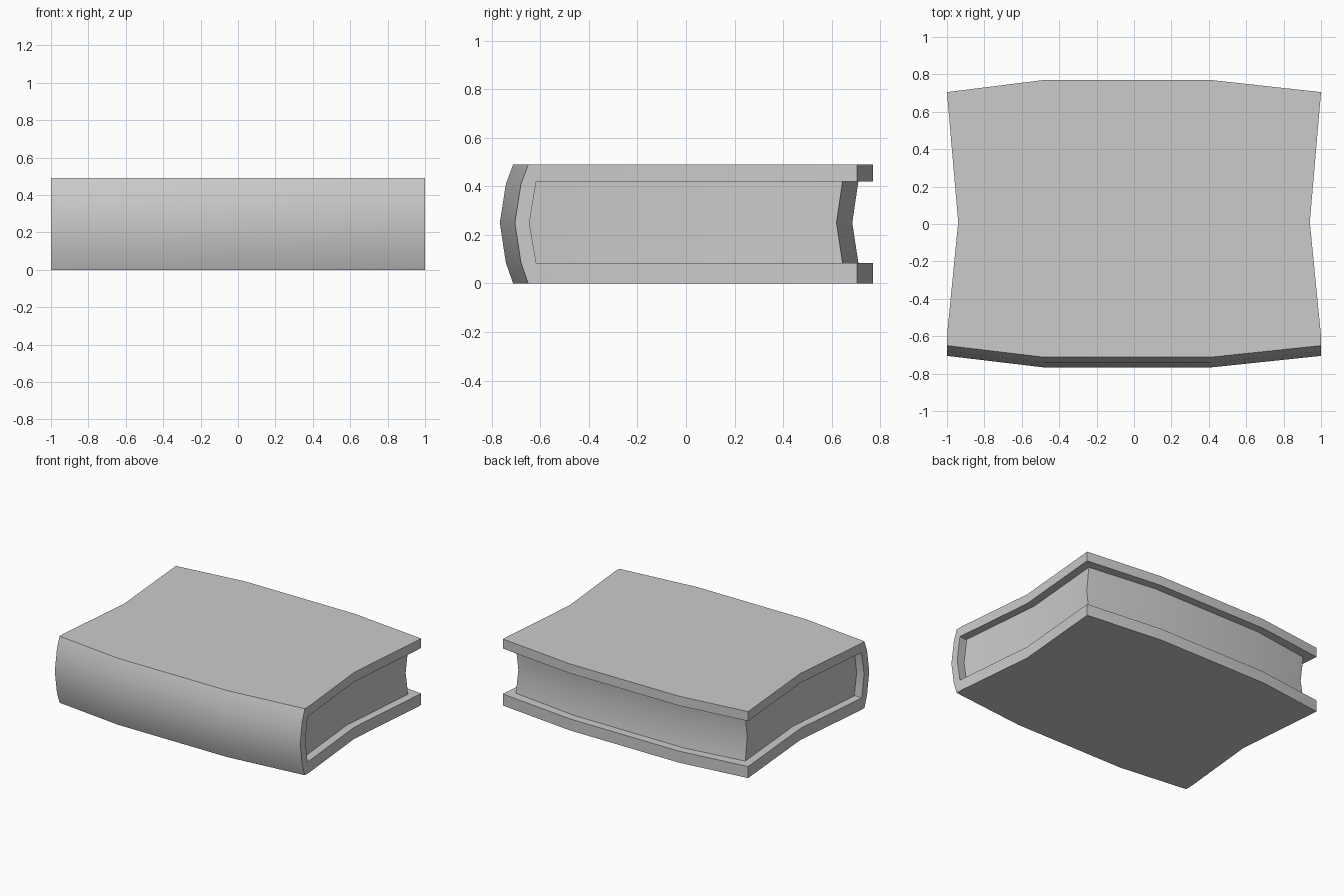
import bpy, bmesh

if "Cube" in bpy.data.objects:
    bpy.data.objects.remove(bpy.data.objects["Cube"])

STATIONS = [-1.0, -0.48, 0.41, 1.0]   # lengthwise sections; the inner two bulge in y


def end_x(y):
    # the two ends pinch inwards at the middle of the book
    if y <= -0.6:
        return 1.0
    if y < 0.01:
        return 1.0 - 0.06 * (y + 0.6) / 0.61
    return 0.94 + 0.06 * (y - 0.01) / 0.695


def bulge(y):
    return -0.062 if y < -0.1 else 0.065 if y > 0.1 else 0.0


def loft(name, loop, caps, inset=0.0):
    """Sweep a closed (y, z) loop along x; caps are lists of (y, z) faces."""
    bm = bmesh.new()
    rings = []
    for s in STATIONS:
        ring = {}
        for y, z in loop:
            if abs(s) == 1:
                ring[(y, z)] = bm.verts.new((s * (end_x(y) - inset), y, z))
            else:
                ring[(y, z)] = bm.verts.new((s, y + bulge(y), z))
        rings.append(ring)
    for a, b in zip(rings, rings[1:]):
        for p, q in zip(loop, loop[1:] + loop[:1]):
            bm.faces.new((a[p], a[q], b[q], b[p]))
    for ring in (rings[0], rings[-1]):
        for face in caps:
            bm.faces.new([ring[p] for p in dict.fromkeys(face)])
    bmesh.ops.recalc_face_normals(bm, faces=bm.faces)
    me = bpy.data.meshes.new(name)
    bm.to_mesh(me)
    bm.free()
    ob = bpy.data.objects.new(name, me)
    bpy.context.collection.objects.link(ob)
    bpy.ops.object.select_all(action='DESELECT')
    ob.select_set(True)
    bpy.context.view_layer.objects.active = ob
    bpy.ops.object.shade_smooth_by_angle(angle=0.524)
    return ob


def strips(a, b):
    # quads (or triangles, where points repeat) joining two matched rows
    faces = [(a[i], a[i + 1], b[i + 1], b[i]) for i in range(len(a) - 1)]
    return [f for f in faces if len(set(f)) > 2]


# Cover: C-shaped section with a rounded spine at the front
outer = [(0.705, 0.49), (0.01, 0.49), (-0.6, 0.49), (-0.65, 0.49), (-0.68, 0.41),
         (-0.705, 0.25),
         (-0.68, 0.085), (-0.65, 0.0), (-0.6, 0.0), (0.01, 0.0), (0.705, 0.0)]
top_in, bot_in = (-0.617, 0.42), (-0.617, 0.085)
inner = [(0.705, 0.42), (0.01, 0.42), top_in, top_in, top_in, (-0.645, 0.25),
         bot_in, bot_in, bot_in, (0.01, 0.085), (0.705, 0.085)]
loft("cover", outer + list(dict.fromkeys(inner))[::-1], strips(outer, inner))

# Pages: block fitted inside the cover with a hollow fore edge
top = [(-0.617, 0.42), (0.01, 0.42), (0.645, 0.42)]
mid = [(-0.645, 0.25), (0.01, 0.25), (0.62, 0.25)]
bottom = [(y, 0.085) for y, z in top]
page_loop = top + [mid[2]] + bottom[::-1] + [mid[0]]
split = [(top[0], top[1], bottom[1], bottom[0], mid[0]),
         (top[1], top[2], mid[2], bottom[2], bottom[1])]
loft("pages", page_loop, split, inset=0.06)
